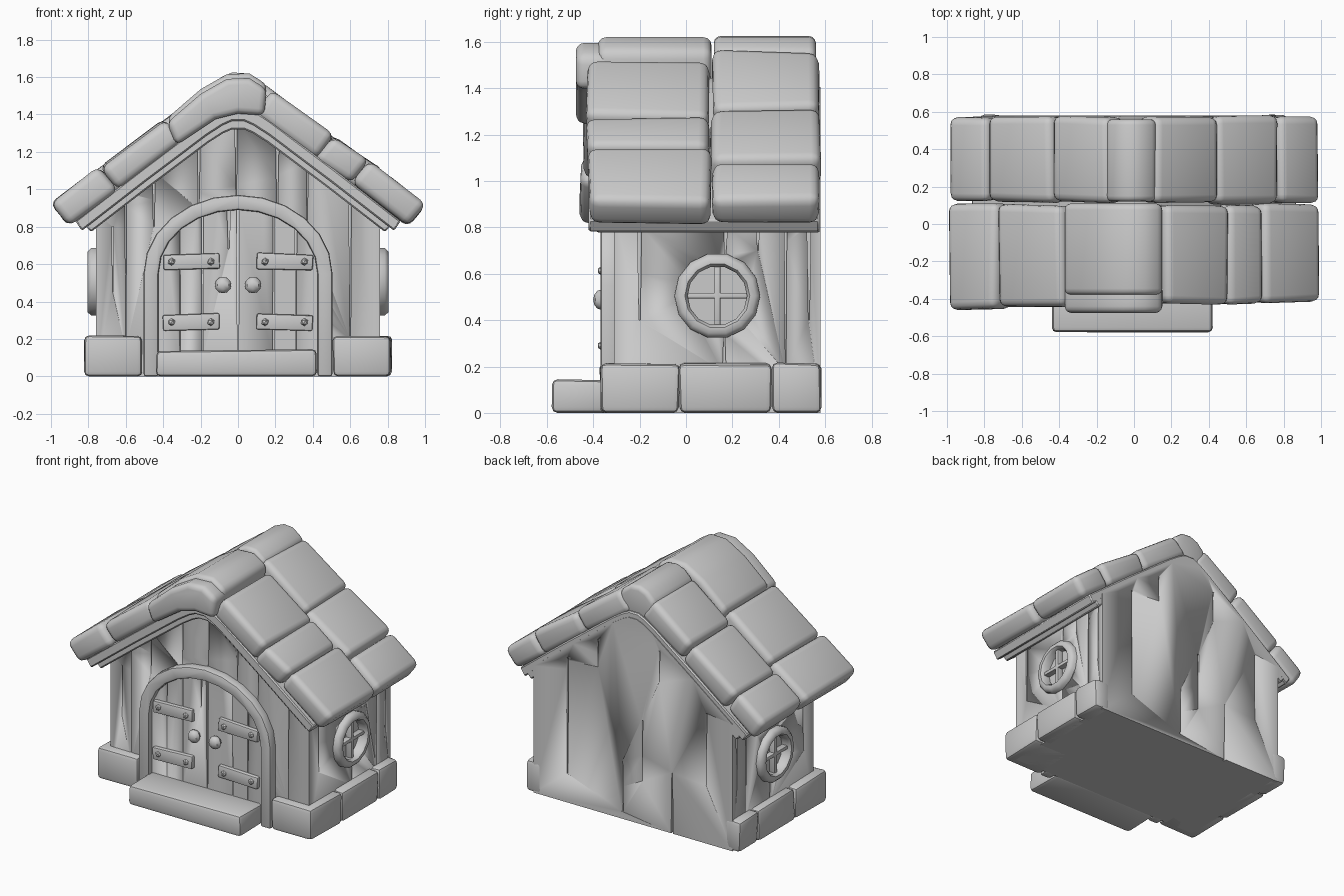
import bpy, bmesh, math, random
from mathutils import Matrix, Vector

if "Cube" in bpy.data.objects:
    bpy.data.objects.remove(bpy.data.objects["Cube"])

rng = random.Random(4)


def finish(bm, name, bevel=0.0, seg=2, angle=40):
    """Bevel the sharp edges, write the mesh and shade it."""
    bmesh.ops.recalc_face_normals(bm, faces=bm.faces)
    if bevel:
        edges = [e for e in bm.edges if e.calc_face_angle(0) > math.radians(38)]
        bmesh.ops.bevel(bm, geom=edges, offset=bevel, segments=seg, profile=0.5,
                        affect='EDGES', clamp_overlap=True)
    me = bpy.data.meshes.new(name)
    bm.to_mesh(me)
    bm.free()
    ob = bpy.data.objects.new(name, me)
    bpy.context.collection.objects.link(ob)
    bpy.ops.object.select_all(action='DESELECT')
    ob.select_set(True)
    bpy.context.view_layer.objects.active = ob
    bpy.ops.object.shade_smooth_by_angle(angle=math.radians(angle))
    return ob


def block(name, lo, hi, bevel=0.02, jitter=0.0, matrix=Matrix(), seg=2):
    """Box between two corners, with slightly uneven corners if jittered."""
    bm = bmesh.new()
    bmesh.ops.create_cube(bm, size=1)
    lo, hi = Vector(lo), Vector(hi)
    for v in bm.verts:
        v.co = Vector([lo[i] if v.co[i] < 0 else hi[i] for i in range(3)])
        v.co += Vector([rng.uniform(-jitter, jitter) for _ in range(3)])
        if v.co.z < 0.01 and lo.z == 0:
            v.co.z = 0
    bm.transform(matrix)
    return finish(bm, name, bevel, seg)


def prism(name, outline, y0, y1, bevel=0.0, seg=2):
    """Front outline (x, z) extruded along y."""
    bm = bmesh.new()
    face = bm.faces.new([bm.verts.new((x, y0, z)) for x, z in outline])
    new = bmesh.ops.extrude_face_region(bm, geom=[face])['geom']
    bmesh.ops.translate(bm, vec=(0, y1 - y0, 0),
                        verts=[v for v in new if isinstance(v, bmesh.types.BMVert)])
    return finish(bm, name, bevel, seg)


def add_groove(bm, wall, pos, z0, z1, width):
    """Wedge for a tapering crack; positive width is open at the top."""
    for v in bmesh.ops.create_cube(bm, size=1)['verts']:
        top = v.co.z > 0
        w = abs(width) * (1 if top == (width > 0) else 0.3)
        a, d, z = pos + v.co.x * w, v.co.y * 0.036, z1 if top else z0
        v.co = {'front': (a, -0.31 + d, z), 'door': (a, -0.335 + d, z),
                'back': (a, 0.58 + d, z), 'right': (0.76 + d, a, z),
                'left': (-0.76 + d, a, z)}[wall]


def carve(ob, bm):
    cutter = finish(bm, "groove_cutter")
    cutter.hide_render = True
    mod = ob.modifiers.new("grooves", 'BOOLEAN')
    mod.operation, mod.solver, mod.object = 'DIFFERENCE', 'EXACT', cutter
    bpy.context.view_layer.objects.active = ob
    bpy.ops.object.modifier_apply(modifier=mod.name)
    bpy.data.objects.remove(cutter)


def roof_z(x, apex):
    return apex - 0.78 * (math.hypot(x, 0.08) - 0.08)


def arch(rx, rz, n=12, base=0.0):
    pts = [(rx * math.cos(math.pi * i / n), 0.55 + rz * math.sin(math.pi * i / n))
           for i in range(n + 1)]
    return [(rx, base)] + pts + [(-rx, base)]


XS = [-1, -0.6, -0.2, -0.1, -0.04, 0.04, 0.1, 0.2, 0.6, 1]

# Walls: gabled block with plank cracks and round window recesses
walls = prism("walls", [(-0.76, 0), (0.76, 0)] +
              [(0.76 * x, roof_z(0.76 * x, 1.41)) for x in reversed(XS)], -0.31, 0.58)
cuts = bmesh.new()
for g in [('front', -0.67, 0.45, 0.8, 0.008), ('front', -0.45, 0.8, 1.09, 0.016),
          ('front', -0.21, 0.9, 1.25, 0.016), ('front', -0.01, 0.92, 1.36, 0.012),
          ('front', 0.21, 0.9, 1.25, 0.018), ('front', 0.37, 0.83, 1.14, 0.01),
          ('front', 0.6, 0.2, 0.98, 0.014), ('front', -0.6, 0.15, 0.98, 0.008),
          ('back', -0.56, 0.4, 0.9, 0.012), ('back', -0.3, 0.0, 0.42, -0.016),
          ('back', -0.07, 0.3, 0.72, 0.012), ('back', 0.08, 0.05, 0.4, -0.014),
          ('back', 0.27, 1.0, 1.19, 0.012), ('back', 0.5, 0.2, 1.0, 0.018),
          ('back', -0.2, 1.02, 1.24, 0.014)]:
    add_groove(cuts, *g)
for side in ('left', 'right'):
    for y, z0, z1, w in [(-0.2, 0.4, 0.8, 0.018), (0.17, 0.68, 0.8, 0.016),
                         (0.165, 0.18, 0.34, -0.016), (0.31, 0.7, 0.8, 0.012),
                         (0.43, 0.18, 0.8, 0.01), (0.53, 0.4, 0.8, 0.016)]:
        add_groove(cuts, side, y, z0, z1, w)
for s in (-1, 1):
    bmesh.ops.create_cone(cuts, cap_ends=True, segments=16, radius1=0.132, radius2=0.132,
                          depth=0.04, matrix=Matrix.Translation((s * 0.76, 0.135, 0.505)) @
                          Matrix.Rotation(math.pi / 2, 4, 'Y'))
carve(walls, cuts)

# Double door with plank grooves
door = prism("double_door", arch(0.44, 0.35, base=0.02), -0.335, -0.30)
cuts = bmesh.new()
for x, z0, z1, w in [(0, 0.1, 0.95, 0.018), (-0.31, 0.1, 0.85, 0.008),
                     (-0.19, 0.1, 0.92, 0.012), (0.19, 0.1, 0.92, -0.012),
                     (0.31, 0.1, 0.85, 0.01), (-0.05, 0.68, 0.92, 0.02)]:
    add_groove(cuts, 'door', x, z0, z1, w)
carve(door, cuts)
prism("door_arch", arch(0.505, 0.42) + arch(0.425, 0.34)[::-1], -0.368, -0.29, 0.014)

# Hinge plates, bolts and knobs
for s in (-1, 1):
    for z in (0.29, 0.613):
        turn = Matrix.Translation((s * 0.25, 0, z)) @ Matrix.Rotation(s * 0.03, 4, 'Y')
        block("hinge_plate", (-0.15, -0.362, -0.042), (0.15, -0.32, 0.042), 0.009,
              0.003, turn)
        for dx in (-0.105, 0.105):
            bm = bmesh.new()
            bmesh.ops.create_icosphere(bm, subdivisions=1, radius=0.021,
                                       matrix=Matrix.Translation((s * 0.25 + dx, -0.362, z)))
            finish(bm, "hinge_bolt")
    bm = bmesh.new()
    bmesh.ops.create_uvsphere(bm, u_segments=8, v_segments=6, radius=0.044,
                              matrix=Matrix.Translation((s * 0.08, -0.365, 0.488)) @
                              Matrix.Diagonal((1, 0.8, 1, 1)))
    finish(bm, "door_knob")

# Doorstep and foundation stones
block("doorstep", (-0.435, -0.575, 0), (0.42, -0.3, 0.14), 0.025, 0.006)
for s in (-1, 1):
    for inner, y0, y1 in [(0.51, -0.37, -0.03), (0.7, -0.03, 0.37), (0.7, 0.37, 0.58)]:
        xs = sorted((s * inner, s * 0.82))
        block("foundation_stone", (xs[0], y0, 0), (xs[1], y1, 0.215), 0.025, 0.006)

# Round windows with cross bars
for s in (-1, 1):
    bm = bmesh.new()
    n = 14
    rings = [[bm.verts.new((s * x, 0.135 + r * math.cos(math.tau * i / n),
                            0.505 + r * math.sin(math.tau * i / n))) for x, r in
              [(0.74, 0.185), (0.785, 0.185), (0.805, 0.165), (0.805, 0.14),
               (0.79, 0.128), (0.74, 0.128)]] for i in range(n)]
    for i in range(n):
        a, b = rings[i], rings[(i + 1) % n]
        for j in range(6):
            k = (j + 1) % 6
            bm.faces.new((a[j], a[k], b[k], b[j]))
    finish(bm, "window_frame", angle=50)
    xs = sorted((s * 0.74, s * 0.782))
    block("window_bar_upright", (xs[0], 0.122, 0.37), (xs[1], 0.148, 0.64), 0.004)
    block("window_bar_level", (xs[0], 0.0, 0.494), (xs[1], 0.27, 0.518), 0.004)

# Roof boards: two stepped layers following the gable
for name, top, low, half, y0 in [("roof_board_upper", 1.45, 1.37, 0.87, -0.42),
                                 ("roof_board_lower", 1.39, 1.325, 0.82, -0.385)]:
    outer = [(half * x, roof_z(half * x, top)) for x in XS]
    end = half - 0.035
    inner = [(end * x, roof_z(end * x, low)) for x in XS]
    prism(name, outer + inner[::-1], y0, 0.575, 0.008, 1)

# Roof tiles: (side, upper x, lower x, front y, back y) along the slope
tiles = [(1, 0.13, 0.47, -0.43, 0.10), (1, 0.46, 0.65, -0.43, 0.10),
         (1, 0.65, 0.957, -0.42, 0.105), (-1, 0.34, 0.69, -0.44, 0.10),
         (-1, 0.69, 0.957, -0.455, 0.105), (1, 0.07, 0.415, 0.115, 0.575),
         (1, 0.41, 0.735, 0.105, 0.575), (1, 0.735, 0.957, 0.115, 0.575),
         (-1, 0.09, 0.40, 0.115, 0.575), (-1, 0.40, 0.745, 0.12, 0.575),
         (-1, 0.745, 0.957, 0.125, 0.575)]
slope = math.atan(0.73)
for s, x0, x1, y0, y1 in tiles:
    mid = (x0 + x1) / 2
    half = (x1 - x0) / 2 / math.cos(slope)
    m = (Matrix.Translation((s * mid, 0, 1.562 - 0.73 * mid)) @
         Matrix.Rotation(s * (slope + rng.uniform(-0.03, 0.03)), 4, 'Y'))
    block("roof_tile", (-half, y0, -0.078), (half, y1, 0.078), 0.042, 0.008, m, 3)

# Ridge caps
cap = [(-0.38, 1.38), (-0.2, 1.535), (-0.06, 1.615), (0.06, 1.62), (0.155, 1.56),
       (0.14, 1.42), (0, 1.43), (-0.12, 1.40), (-0.33, 1.26)]
prism("ridge_cap_front", cap, -0.38, 0.11, 0.035, 3)
prism("ridge_cap_lip", [(x, z - 0.025) for x, z in cap], -0.475, -0.32, 0.035, 3)
prism("ridge_cap_back", [(-0.15, 1.54), (-0.09, 1.6), (-0.03, 1.625), (0.04, 1.62),
                         (0.12, 1.56), (0.1, 1.4), (-0.13, 1.4)], 0.12, 0.56, 0.03, 3)
